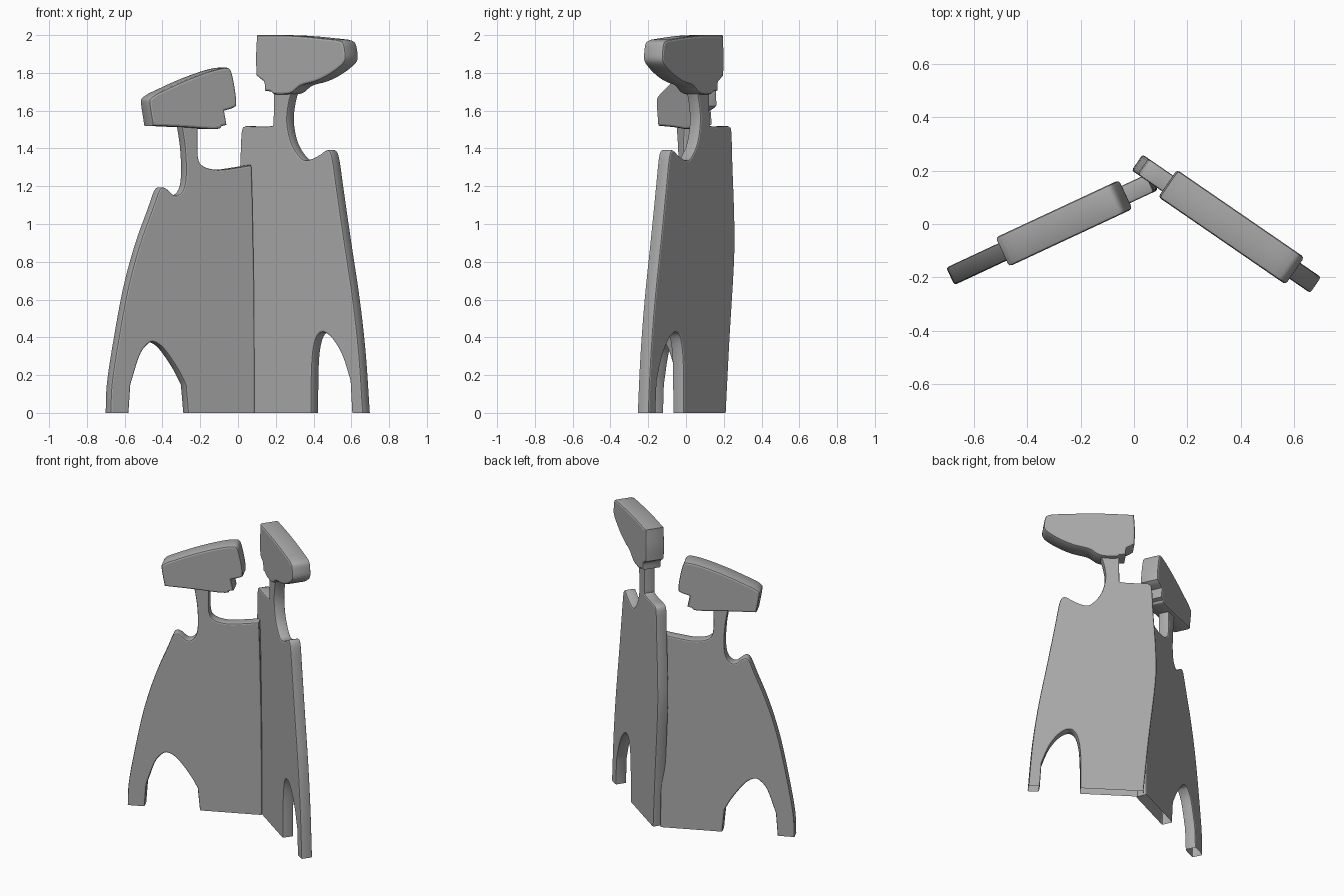
import bpy, bmesh
from math import cos, sin, radians
from mathutils import Vector

if "Cube" in bpy.data.objects:
    bpy.data.objects.remove(bpy.data.objects["Cube"])

grey = bpy.data.materials.new("dark_grey")
grey.diffuse_color = (0.40, 0.40, 0.40, 1)
grey.use_nodes = True
grey.node_tree.nodes["Principled BSDF"].inputs["Base Color"].default_value = grey.diffuse_color


def smooth(pts, n=4):
    """Catmull-Rom curve through the points, ends kept."""
    if len(pts) < 3:
        return [Vector(p) for p in pts]
    p = [Vector(q) for q in pts]
    p = [p[0] * 2 - p[1]] + p + [p[-1] * 2 - p[-2]]
    out = []
    for a, b, c, d in zip(p, p[1:], p[2:], p[3:]):
        for i in range(n):
            t = i / n
            out.append(0.5 * (2 * b + (c - a) * t + (2 * a - 5 * b + 4 * c - d) * t * t
                              + (3 * b - a - 3 * c + d) * t ** 3))
    return out + [p[-2]]


def slab(name, runs, angle, y0, thick, bevel, open_base=False):
    """Flat board: (x, z) outline stood on the line y = y0 + x*tan(angle)."""
    outline = []
    for run in runs:
        for q in smooth(run):
            if not outline or (q - outline[-1]).length > 0.004:
                outline.append(q)
    if (outline[0] - outline[-1]).length < 0.004:
        outline.pop()
    a = radians(angle)
    half = Vector((-sin(a), cos(a), 0)) * thick / 2
    slope = sin(a) / cos(a)
    bm = bmesh.new()
    base = [Vector((q.x, y0 + slope * q.x, q.y)) for q in outline]
    front = [bm.verts.new(v - half) for v in base]
    back = [bm.verts.new(v + half) for v in base]
    caps = [bm.faces.new(front), bm.faces.new(back[::-1])]
    n = len(base)
    for i in range(n):
        j = (i + 1) % n
        bm.faces.new((front[j], front[i], back[i], back[j]))
    bmesh.ops.recalc_face_normals(bm, faces=bm.faces[:])
    if open_base:
        low = [f for f in bm.faces if all(v.co.z < 1e-4 for v in f.verts)]
        bmesh.ops.delete(bm, geom=low, context='FACES_ONLY')
    rim = [e for f in caps for e in f.edges if len(e.link_faces) == 2]
    bmesh.ops.bevel(bm, geom=rim, offset=bevel, segments=2, profile=0.5,
                    affect='EDGES', clamp_overlap=False)
    mesh = bpy.data.meshes.new(name)
    bm.to_mesh(mesh)
    bm.free()
    mesh.materials.append(grey)
    ob = bpy.data.objects.new(name, mesh)
    bpy.context.collection.objects.link(ob)
    bpy.ops.object.select_all(action='DESELECT')
    ob.select_set(True)
    bpy.context.view_layer.objects.active = ob
    bpy.ops.object.shade_smooth_by_angle(angle=radians(35))
    # the two broad faces stay flat: hard shading border all round them
    for poly in mesh.polygons:
        if len(poly.vertices) > 12:
            poly.use_smooth = False


LEFT = (25, 0.125)
RIGHT = (-34.5, 0.239)

# Short board with neck and arched foot
slab("left_body", [
    [(-.689, 0), (-.683, .15), (-.652, .36), (-.599, .65), (-.535, .89), (-.465, 1.085),
     (-.435, 1.17), (-.415, 1.193), (-.39, 1.185), (-.345, 1.15), (-.305, 1.18),
     (-.29, 1.26), (-.295, 1.4), (-.315, 1.54)],
    [(-.225, 1.54), (-.225, 1.36), (-.195, 1.305), (-.12, 1.287), (-.03, 1.297), (.058, 1.312)],
    [(.058, 1.312), (.064, 1.13), (.073, .6), (.075, 0)],
    [(-.278, 0), (-.291, .15)],
    [(-.291, .15), (-.338, .24), (-.408, .34), (-.46, .375), (-.495, .36), (-.535, .3), (-.582, .15)],
    [(-.582, .15), (-.592, 0)],
], *LEFT, .072, .009, True)

# Short board's head
slab("left_head", [
    [(-.475, 1.52), (-.493, 1.64), (-.485, 1.668), (-.455, 1.69)],
    [(-.455, 1.69), (-.31, 1.757), (-.18, 1.806), (-.1, 1.826), (-.065, 1.82),
     (-.048, 1.77), (-.033, 1.68), (-.031, 1.625)],
    [(-.031, 1.625), (-.055, 1.612), (-.095, 1.6)],
    [(-.095, 1.6), (-.082, 1.525)],
    [(-.108, 1.518), (-.12, 1.505), (-.18, 1.503), (-.3, 1.512), (-.475, 1.52)],
], *LEFT, .12, .012)

# Tall board with neck and arched foot
slab("right_body", [
    [(.08, 0), (.052, .38), (.016, .8), (.014, 1.02), (.029, 1.32), (.037, 1.49), (.057, 1.518)],
    [(.057, 1.518), (.19, 1.518), (.205, 1.55), (.207, 1.72)],
    [(.31, 1.72), (.288, 1.64), (.279, 1.54), (.301, 1.43), (.35, 1.352), (.389, 1.338),
     (.444, 1.362), (.48, 1.387), (.503, 1.387), (.52, 1.34), (.54, 1.2), (.581, .915),
     (.628, .6), (.66, .31), (.681, 0)],
    [(.622, 0), (.613, .17)],
    [(.613, .17), (.572, .3), (.52, .39), (.471, .427), (.437, .405), (.417, .33), (.409, .2), (.408, 0)],
], *RIGHT, .072, .009, True)

# Tall board's head
slab("right_head", [
    [(.131, 1.992), (.126, 1.88), (.129, 1.785)],
    [(.129, 1.785), (.153, 1.765), (.17, 1.75), (.174, 1.705)],
    [(.174, 1.705), (.205, 1.7), (.225, 1.687), (.29, 1.687), (.325, 1.7), (.367, 1.733),
     (.445, 1.755), (.516, 1.79), (.577, 1.835), (.602, 1.87), (.6, 1.92), (.588, 1.962), (.555, 1.976)],
    [(.555, 1.976), (.4, 1.992), (.28, 1.999), (.131, 2.0)],
], *RIGHT, .124, .012)
